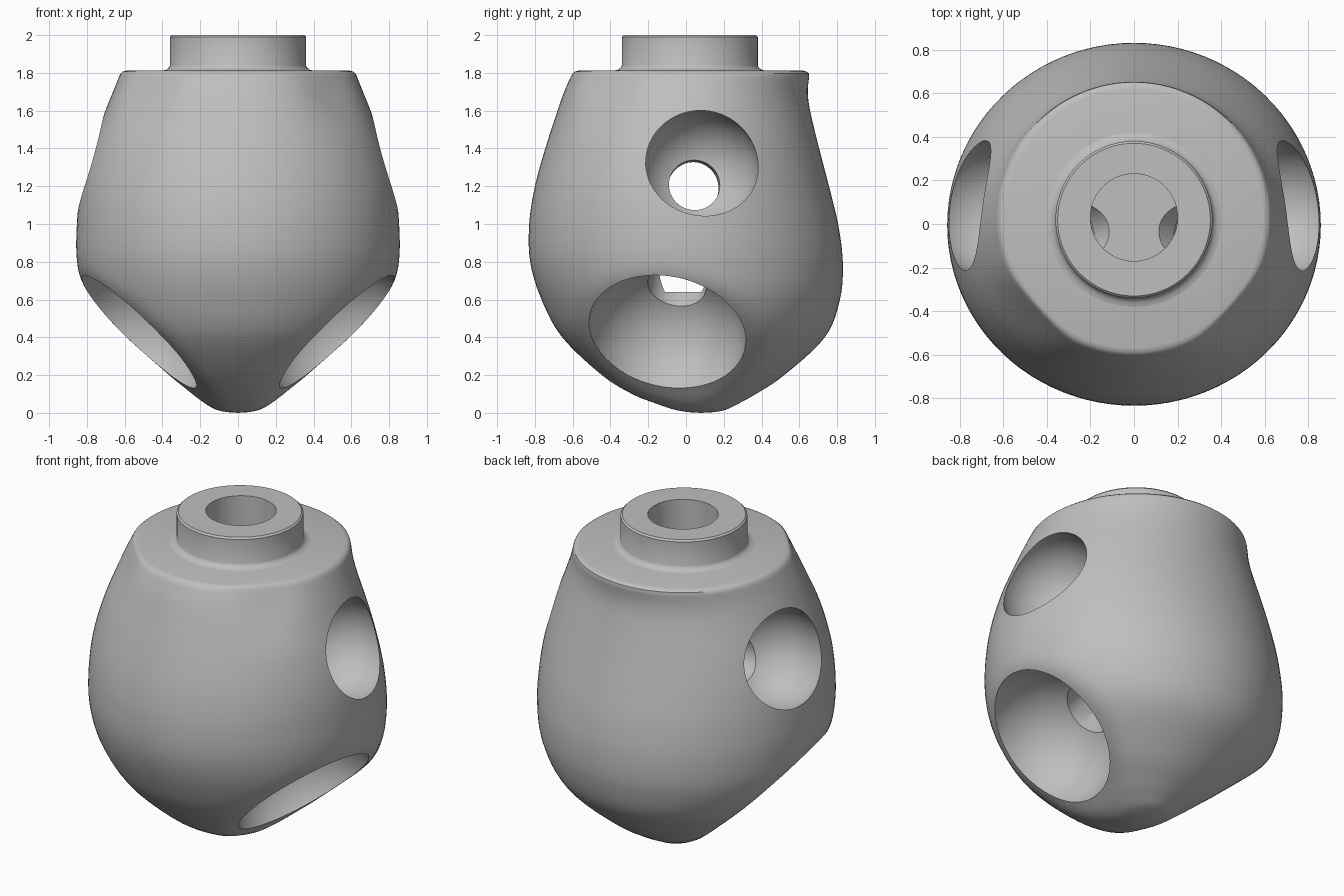
import bpy, bmesh, math
from mathutils import Vector

cube = bpy.data.objects.get("Cube")
if cube:
    bpy.data.objects.remove(cube)

grey = bpy.data.materials.new("matte_grey")
grey.use_nodes = True
grey.diffuse_color = (0.52, 0.52, 0.52, 1)
grey.node_tree.nodes["Principled BSDF"].inputs["Base Color"].default_value = (0.52, 0.52, 0.52, 1)

SEG = 96
CAVITY_Y, CAVITY_R = 0.03, 0.2


def make_object(name, bm):
    bmesh.ops.recalc_face_normals(bm, faces=bm.faces)
    mesh = bpy.data.meshes.new(name)
    bm.to_mesh(mesh)
    bm.free()
    mesh.materials.append(grey)
    obj = bpy.data.objects.new(name, mesh)
    bpy.context.collection.objects.link(obj)
    return obj


def add_ring(bm, z, half_x, half_y, y):
    turn = [math.tau * i / SEG for i in range(SEG)]
    return [bm.verts.new((half_x * math.cos(a), y + half_y * math.sin(a), z)) for a in turn]


def bridge(bm, a, b):
    for i in range(SEG):
        j = (i + 1) % SEG
        bm.faces.new((a[i], a[j], b[j], b[i]))


def spline(rows, steps):
    """Smooth curve through the section rows."""
    out = []
    for i in range(len(rows) - 1):
        p = [rows[max(0, min(len(rows) - 1, i + k))] for k in (-1, 0, 1, 2)]
        for s in range(steps):
            t = s / steps
            out.append([b + t / 2 * (c - a + t * (2*a - 5*b + 4*c - d + t * (3*(b - c) + d - a)))
                        for a, b, c, d in zip(*p)])
    return out + [rows[-1]]


def flatten(bm, point, normal, push, soft, full, gone):
    """Press the surface softly against a plane near a point, on both sides."""
    for side in (1, -1):
        flip = Vector((side, 1, 1))
        p, n, way = (Vector(v) * flip for v in (point, normal, push))
        n.normalize()
        for v in bm.verts:
            d = (v.co - p).dot(n)
            h = max(soft - abs(d), 0) / soft
            target = min(d, 0) - h * h * soft / 4
            f = max(0, min(1, (gone - (v.co - p).length) / (gone - full)))
            v.co += way * ((target - d) / way.dot(n) * f * f * (3 - 2 * f))


# Egg-shaped body: height, half width, front y, back y
sections = [
    (0.004, 0.06, 0.01, 0.15), (0.018, 0.125, -0.065, 0.215), (0.05, 0.2, -0.16, 0.28),
    (0.1, 0.3, -0.285, 0.37),
    (0.2, 0.46, -0.445, 0.52), (0.4, 0.69, -0.655, 0.735), (0.6, 0.81, -0.765, 0.815),
    (0.8, 0.852, -0.825, 0.83), (1.0, 0.853, -0.83, 0.805), (1.2, 0.83, -0.80, 0.757),
    (1.4, 0.778, -0.745, 0.705), (1.6, 0.702, -0.68, 0.657), (1.7, 0.662, -0.645, 0.645),
    (1.78, 0.63, -0.61, 0.652),
]
rows = spline(sections, 6)
rows += [(1.797, 0.622, -0.6, 0.65), (1.807, 0.61, -0.588, 0.638), (1.812, 0.59, -0.568, 0.62)]
bm = bmesh.new()
rings = [add_ring(bm, z, w, (b - f) / 2, (f + b) / 2) for z, w, f, b in rows]
for a, b in zip(rings, rings[1:]):
    bridge(bm, a, b)
tip = bm.verts.new((0, 0.08, 0))
for i in range(SEG):
    bm.faces.new((tip, rings[0][(i + 1) % SEG], rings[0][i]))
bm.faces.new(rings[-1])
LOWER_N = Vector((0.68, -0.15, -0.72)).normalized()
LOWER_C = Vector((0.53, -0.1, 0.425))
flatten(bm, LOWER_C, LOWER_N, LOWER_N, 0.06, 0.42, 0.7)
flatten(bm, (0.45, -0.385, 1.8), (0.70, -0.63, 0.4), (0.74, -0.67, 0), 0.04, 0.1, 0.45)
body = make_object("body", bm)

# Collar with a fillet at its foot and an open bore
profile = [(CAVITY_R, 1.78), (0.4, 1.78), (0.4, 1.812), (0.38, 1.817), (0.366, 1.828),
           (0.36, 1.84), (0.36, 1.99), (0.35, 2.0), (CAVITY_R, 2.0)]
bm = bmesh.new()
rings = [add_ring(bm, z, r, r, 0.02 if r > CAVITY_R else CAVITY_Y) for r, z in profile]
for a, b in zip(rings, rings[1:] + rings[:1]):
    bridge(bm, a, b)
collar = make_object("collar", bm)


def ball_cutter(name, centre, radius):
    bm = bmesh.new()
    bmesh.ops.create_uvsphere(bm, u_segments=64, v_segments=40, radius=radius)
    bmesh.ops.translate(bm, verts=bm.verts, vec=centre)
    return make_object(name, bm)


def bore_cutter(name, start, end, radius):
    start, end = Vector(start), Vector(end)
    axis = end - start
    bm = bmesh.new()
    bmesh.ops.create_cone(bm, cap_ends=True, segments=64, radius1=radius, radius2=radius,
                          depth=axis.length)
    bmesh.ops.rotate(bm, verts=bm.verts, matrix=axis.to_track_quat("Z", "Y").to_matrix())
    bmesh.ops.translate(bm, verts=bm.verts, vec=(start + end) / 2)
    return make_object(name, bm)


# Central cavity, side sockets and the bores that join them
cutters = [bore_cutter("cavity_cutter", (0, CAVITY_Y, 0.64), (0, CAVITY_Y, 2.1), CAVITY_R)]
UPPER_C = Vector((0.66, 0.073, 1.293))
for side, label in ((1, "left"), (-1, "right")):
    flip = Vector((side, 1, 1))
    cutters += [
        ball_cutter(label + "_lower_socket_cutter", (LOWER_C + LOWER_N * 0.05) * flip, 0.425),
        ball_cutter(label + "_upper_socket_cutter", UPPER_C * flip, 0.31),
        bore_cutter(label + "_lower_bore_cutter", (LOWER_C - LOWER_N * 0.1) * flip,
                    (LOWER_C - LOWER_N * 0.65) * flip, 0.155),
        bore_cutter(label + "_upper_bore_cutter", (0.1 * side, 0.036, 1.185),
                    (0.6 * side, 0.05, 1.22), 0.135),
    ]

bpy.context.view_layer.objects.active = body
for cutter in cutters:
    mod = body.modifiers.new("cut", "BOOLEAN")
    mod.operation = "DIFFERENCE"
    mod.solver = "EXACT"
    mod.object = cutter
    bpy.ops.object.modifier_apply(modifier=mod.name)
for cutter in cutters:
    bpy.data.objects.remove(cutter)

# Smooth surfaces with crisp edges
bpy.ops.object.select_all(action="DESELECT")
for obj in (body, collar):
    obj.select_set(True)
bpy.ops.object.shade_smooth_by_angle(angle=math.radians(35))
